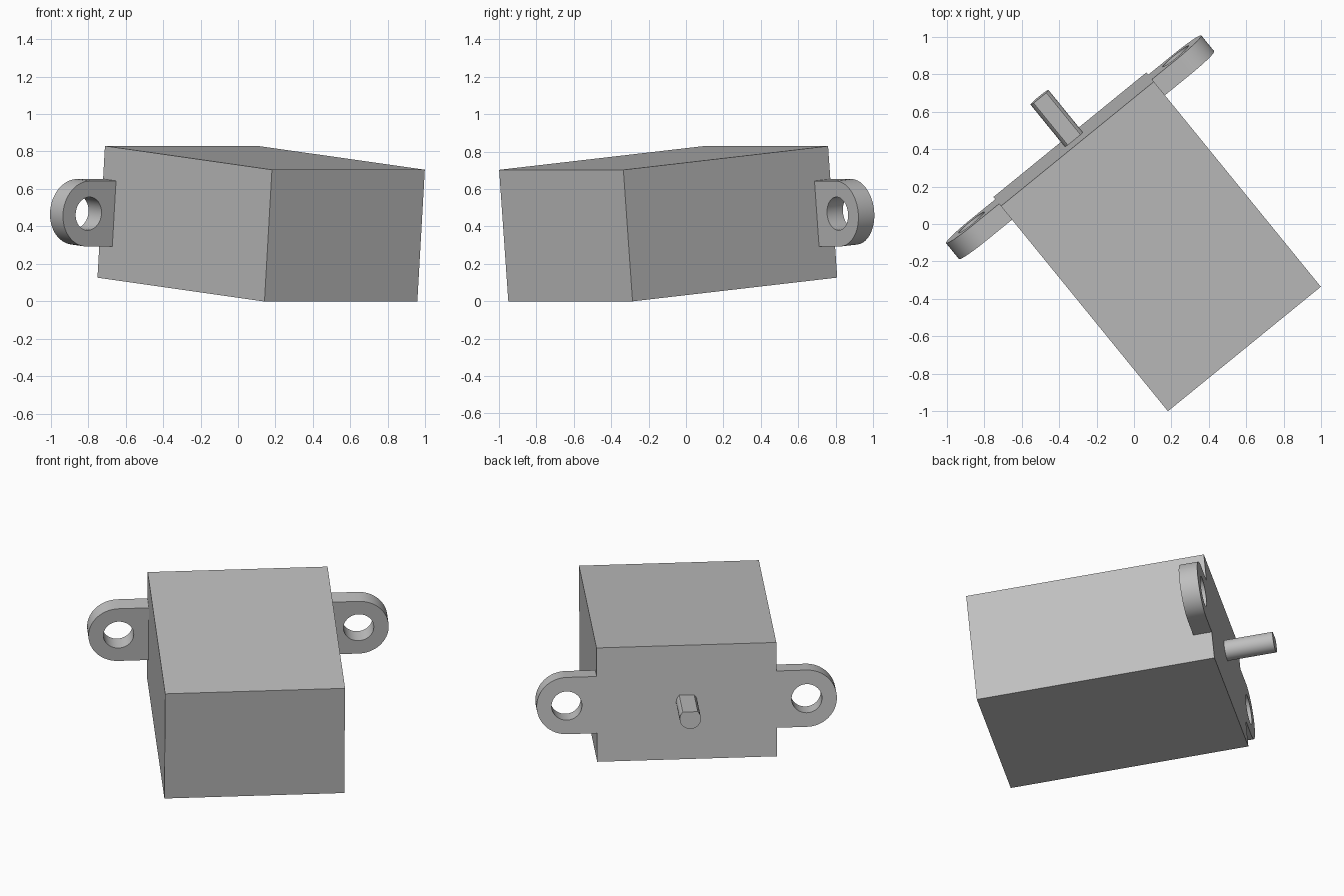
import bpy
import bmesh
from math import pi, cos, sin, asin, radians
from mathutils import Matrix

if "Cube" in bpy.data.objects:
    bpy.data.objects.remove(bpy.data.objects["Cube"])

# Single grey material
grey = bpy.data.materials.new("plain_grey")
grey.use_nodes = True
colour = (0.52, 0.52, 0.52, 1)
grey.diffuse_color = colour
grey.node_tree.nodes["Principled BSDF"].inputs["Base Color"].default_value = colour

# Body frame: origin at the middle of the back face, +y along the shaft
frame = (Matrix.Translation((-0.322, 0.452, 0.478))
         @ Matrix.Rotation(radians(39.15), 4, "Z")
         @ Matrix.Rotation(radians(5.14), 4, "X"))

WIDTH, DEPTH, HEIGHT = 1.052, 1.417, 0.706
TAB_R, HOLE_R, TAB_THICK = 0.176, 0.089, 0.11
SHAFT_R, SHAFT_FLAT, SHAFT_LENGTH = 0.062, 0.044, 0.29


def arc(cx, radius, start, end, steps):
    """Points of an arc in the x-z plane, both ends included."""
    angles = [start + (end - start) * i / steps for i in range(steps + 1)]
    return [(cx + radius * cos(a), radius * sin(a)) for a in angles]


def extrude_outline(name, loops, y_start, y_end):
    """Filled x-z outline (further loops are holes) extruded along y."""
    curve = bpy.data.curves.new(name, "CURVE")
    curve.dimensions = "2D"
    curve.fill_mode = "BOTH"
    curve.extrude = (y_end - y_start) / 2
    for loop in loops:
        spline = curve.splines.new("POLY")
        spline.points.add(len(loop) - 1)
        for point, (x, z) in zip(spline.points, loop):
            point.co = (x, z, 0, 1)
        spline.use_cyclic_u = True
    obj = bpy.data.objects.new(name, curve)
    bpy.context.collection.objects.link(obj)
    bpy.ops.object.select_all(action="DESELECT")
    obj.select_set(True)
    bpy.context.view_layer.objects.active = obj
    bpy.ops.object.convert(target="MESH")
    obj = bpy.context.object

    # Weld the caps to the walls and stand the outline upright
    bm = bmesh.new()
    bm.from_mesh(obj.data)
    bmesh.ops.remove_doubles(bm, verts=bm.verts, dist=0.0001)
    bmesh.ops.recalc_face_normals(bm, faces=bm.faces)
    bm.to_mesh(obj.data)
    bm.free()
    obj.data.transform(Matrix.Translation((0, (y_start + y_end) / 2, 0))
                       @ Matrix.Rotation(pi / 2, 4, "X"))
    obj.matrix_world = frame
    obj.data.materials.clear()
    obj.data.materials.append(grey)
    bpy.ops.object.shade_smooth_by_angle(angle=radians(30))
    return obj


# Main box
w, h = WIDTH / 2, HEIGHT / 2
extrude_outline("motor_body", [[(-w, -h), (w, -h), (w, h), (-w, h)]], -DEPTH, 0)

# Rounded mounting tabs, flush with the back face
for name, side in (("left_mounting_tab", 1), ("right_mounting_tab", -1)):
    centre = w + TAB_R
    outer = [(w, -TAB_R)] + arc(centre, TAB_R, -pi / 2, pi / 2, 32) + [(w, TAB_R)]
    hole = arc(centre, HOLE_R, 0, 2 * pi, 48)[:-1]
    loops = [[(side * x, z) for x, z in loop] for loop in (outer, hole)]
    extrude_outline(name, loops, -TAB_THICK, 0)

# Output shaft with a flat along its top
flat = asin(SHAFT_FLAT / SHAFT_R)
extrude_outline("drive_shaft", [arc(0, SHAFT_R, pi - flat, 2 * pi + flat, 40)],
                0, SHAFT_LENGTH)
